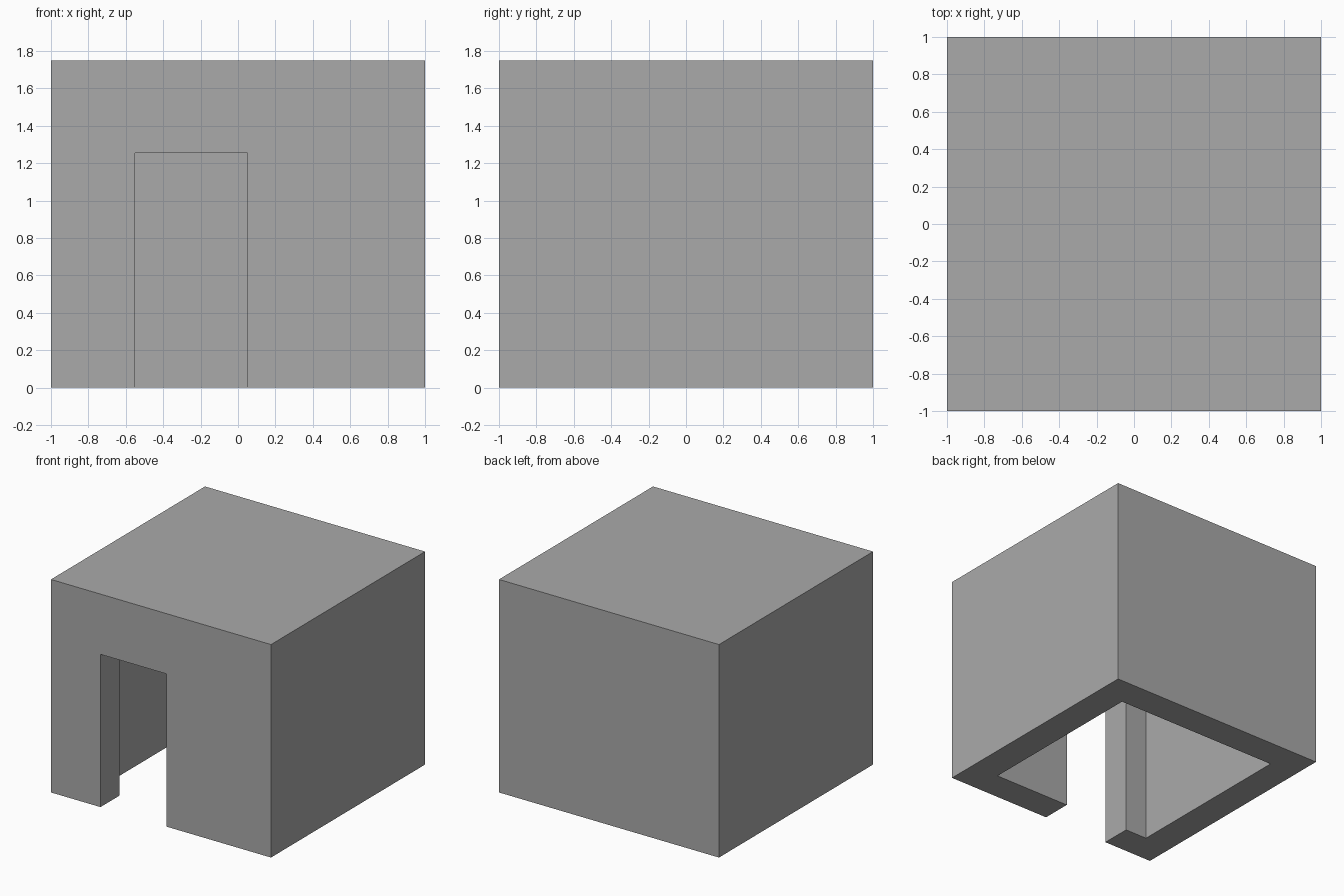
import bpy

if "Cube" in bpy.data.objects:
    bpy.data.objects.remove(bpy.data.objects["Cube"], do_unlink=True)

WALL = 0.25
HEIGHT = 1.75
DOOR_LEFT, DOOR_RIGHT, DOOR_TOP = -0.55, 0.05, 1.255
BELOW = -0.2  # cutters reach under the ground so the base stays open


def box(name, low, high):
    """Axis-aligned box between two corners."""
    centre = [(a + b) / 2 for a, b in zip(low, high)]
    bpy.ops.mesh.primitive_cube_add(size=1, location=centre)
    obj = bpy.context.object
    obj.name = name
    obj.scale = [b - a for a, b in zip(low, high)]
    bpy.ops.object.transform_apply(location=True, rotation=False, scale=True)
    return obj


def cut(target, cutter):
    """Subtract the cutter, then discard it."""
    cutter.hide_render = True
    mod = target.modifiers.new(cutter.name, "BOOLEAN")
    mod.operation = "DIFFERENCE"
    mod.solver = "EXACT"
    mod.object = cutter
    bpy.context.view_layer.objects.active = target
    bpy.ops.object.modifier_apply(modifier=mod.name)
    bpy.data.objects.remove(cutter, do_unlink=True)


# Plain grey for the whole building
grey = bpy.data.materials.new("plain_grey")
grey.use_nodes = True
colour = (0.4, 0.4, 0.4, 1)
grey.diffuse_color = colour
grey.node_tree.nodes["Principled BSDF"].inputs["Base Color"].default_value = colour

# Solid block with walls and a flat roof
hut = box("hut_shell", (-1, -1, 0), (1, 1, HEIGHT))
hut.data.materials.append(grey)

# Hollow room, open at the floor
inner = 1 - WALL
cut(hut, box("room_cutter", (-inner, -inner, BELOW), (inner, inner, HEIGHT - WALL)))

# Doorway through the front wall
cut(hut, box("door_cutter", (DOOR_LEFT, -1.2, BELOW), (DOOR_RIGHT, -0.5, DOOR_TOP)))
